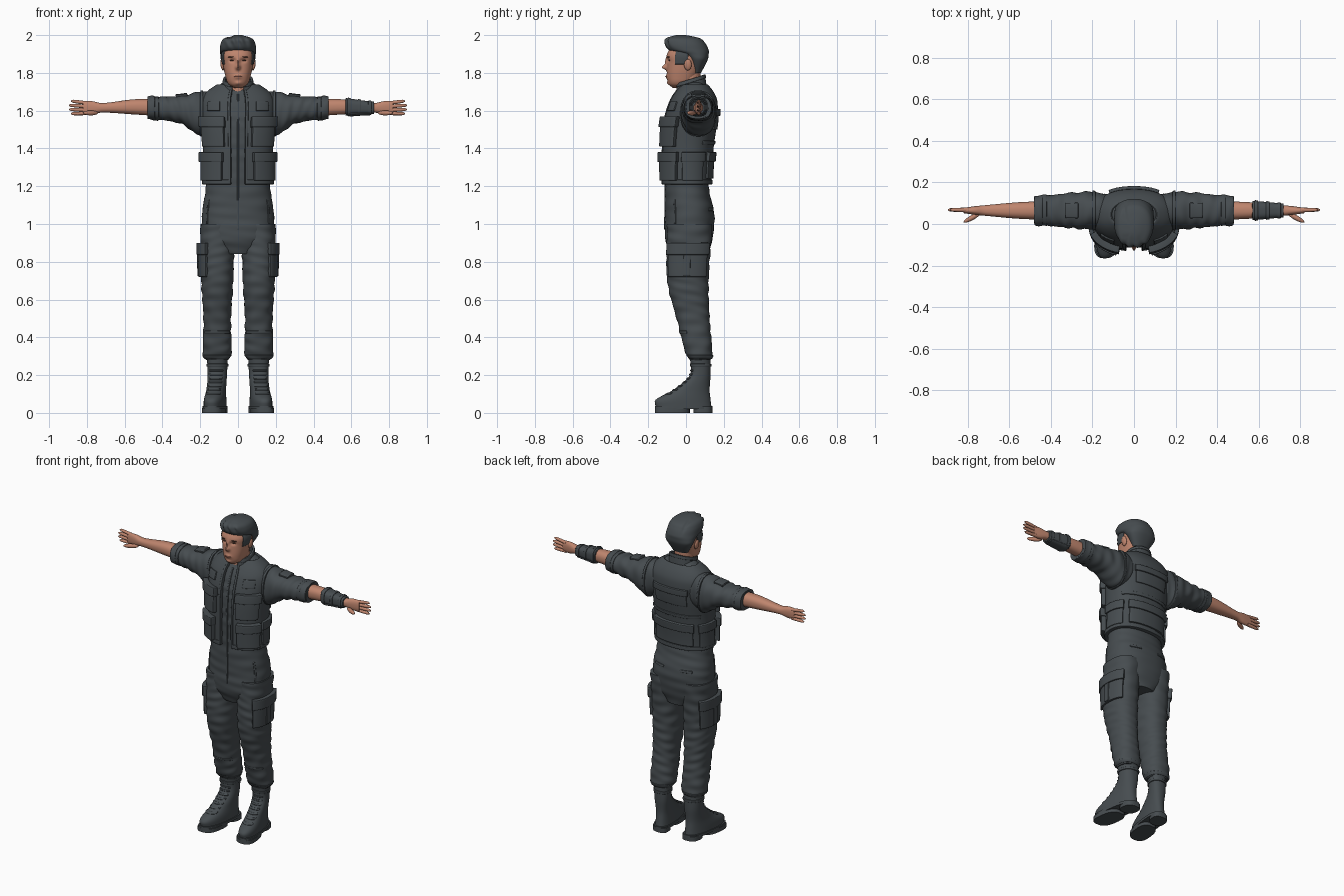
import bpy, bmesh, math
from mathutils import Matrix, Vector

if "Cube" in bpy.data.objects:
    bpy.data.objects.remove(bpy.data.objects["Cube"])


def material(name, rgb):
    mat = bpy.data.materials.new(name)
    mat.use_nodes = True
    mat.diffuse_color = (*rgb, 1)
    shader = mat.node_tree.nodes["Principled BSDF"]
    shader.inputs["Base Color"].default_value = (*rgb, 1)
    shader.inputs["Roughness"].default_value = .8
    return mat


CLOTH = material("charcoal cloth", (.062, .073, .08))
SKIN = material("skin", (.52, .235, .155))
DARK = material("dark brown", (.07, .035, .025))
LIP = material("lip", (.4, .15, .11))


def finish(name, bm, mat):
    mesh = bpy.data.meshes.new(name)
    bm.to_mesh(mesh)
    bm.free()
    mesh.materials.append(mat)
    mesh.shade_smooth()
    mesh.set_sharp_from_angle(angle=math.radians(45))
    obj = bpy.data.objects.new(name, mesh)
    bpy.context.collection.objects.link(obj)
    return obj


def upright(centre, rows):
    """Sections along z from rows of height, front, back, half width."""
    return [(z, centre, (front + back) / 2, half, (back - front) / 2) for z, front, back, half in rows]


def outward(centre, rows):
    """Sections along x from rows of distance, half depth, bottom, top."""
    return [(x, centre, (low + top) / 2, half, (top - low) / 2) for x, half, low, top in rows]


def section_at(sections, s):
    """Smooth interpolation between neighbouring sections."""
    last = len(sections) - 1
    i = max([k for k in range(last) if sections[k][0] <= s], default=0)
    start, end = sections[i], sections[i + 1]
    length = end[0] - start[0]
    t = (s - start[0]) / length
    blend = t * t * (3 - 2 * t)

    def slope(k, column):
        before, after = sections[max(k - 1, 0)], sections[min(k + 1, last)]
        return (after[column] - before[column]) / (after[0] - before[0])

    return [start[c] + (end[c] - start[c]) * blend
            + length * t * (1 - t) * ((1 - t) * slope(i, c) - t * slope(i + 1, c))
            for c in range(1, 5)]


def loft(name, sections, mat=CLOTH, span=None, arc=(0, 360), grow=0, thick=0, side=1,
         axis="Z", power=2.3, folds=0, deform=None, step=.01, segments=64):
    """Closed body, or with thick a panel wrapped around that body."""
    first, last = span or (sections[0][0], sections[-1][0])
    closed = arc[1] - arc[0] >= 360
    rows = max(3, round((last - first) / step))
    columns = max(3, round(segments * (arc[1] - arc[0]) / 360))
    bm = bmesh.new()
    grid = []
    for i in range(rows + 1):
        s = first + (last - first) * i / rows
        cu, cv, ru, rv = section_at(sections, s)
        ring = []
        for j in range(columns if closed else columns + 1):
            angle = math.radians(arc[0] + (arc[1] - arc[0]) * j / columns)
            cos, sin = math.cos(angle), math.sin(angle)
            swell = grow + folds * math.sin(s * 95 + 2 * math.sin(angle + 9 * s)) * math.sin(2 * angle + s * 17)
            u = cu + (ru + swell) * math.copysign(abs(cos) ** (2 / power), cos)
            v = cv + (rv + swell) * math.copysign(abs(sin) ** (2 / power), sin)
            point = Vector((u, v, s)) if axis == "Z" else Vector((s, u, v))
            if deform:
                deform(point)
            point.x *= side
            ring.append(bm.verts.new(point))
        grid.append(ring)

    def add_face(verts):
        bm.faces.new(verts if side > 0 else verts[::-1])

    for low, high in zip(grid, grid[1:]):
        for j in range(columns):
            k = (j + 1) % len(low)
            add_face([low[j], low[k], high[k], high[j]])
    if closed and not thick:
        add_face(grid[0][::-1])
        add_face(grid[-1])
    obj = finish(name, bm, mat)
    if thick:
        solid = obj.modifiers.new("thickness", "SOLIDIFY")
        solid.thickness, solid.offset = thick, -1
        bevel = obj.modifiers.new("soft edge", "BEVEL")
        bevel.width, bevel.segments, bevel.angle_limit = .003, 2, math.radians(50)


def panel(name, base, low, high, start, end, out, **options):
    """Raised patch that follows its base; negative angles face the front."""
    loft(name, base, span=(low, high), arc=(start, end), grow=out, thick=out + .01, **options)


def band(name, base, low, high, out, **options):
    panel(name, base, low, high, 0, 360, out, **options)


def pocket(name, base, low, high, start, end, out, **options):
    """Pocket with a wider, thicker flap over its top third."""
    panel(name, base, low, high - .02, start, end, out, **options)
    flap = high - (high - low) * .35
    panel(name + "_flap", base, flap, high, start - 2, end + 2, out + .008, **options)


def ball(name, location, scale, mat, tilt=0, axis="Y"):
    bm = bmesh.new()
    matrix = (Matrix.Translation(location) @ Matrix.Rotation(tilt, 4, axis)
              @ Matrix.Diagonal((*scale, 1)))
    bmesh.ops.create_uvsphere(bm, u_segments=20, v_segments=12, radius=1, matrix=matrix)
    finish(name, bm, mat)


# Profiles of the body parts
body = upright(0, [(.84, -.08, .12, .1), (.92, -.11, .14, .18), (1.05, -.11, .15, .19),
                   (1.2, -.11, .12, .17), (1.4, -.11, .13, .17), (1.55, -.1, .15, .18),
                   (1.65, -.07, .15, .18), (1.7, -.04, .13, .15), (1.75, 0, .09, .08)])
sleeve = outward(.065, [(.1, .07, 1.52, 1.7), (.2, .09, 1.47, 1.7), (.3, .085, 1.53, 1.68),
                        (.48, .065, 1.56, 1.67)])
forearm = outward(.065, [(.4, .045, 1.57, 1.66), (.55, .04, 1.58, 1.66), (.72, .025, 1.59, 1.64),
                         (.77, .02, 1.58, 1.65), (.82, .013, 1.58, 1.65)])
leg = upright(.11, [(.28, .02, .13, .06), (.31, 0, .14, .075), (.5, -.05, .125, .073),
                    (.7, -.1, .12, .085), (1, -.1, .14, .09)])
boot = upright(.11, [(.03, -.16, .135, .056), (.07, -.16, .13, .055), (.12, -.07, .125, .05),
                     (.2, .02, .13, .05), (.3, .02, .13, .055)])
head = upright(0, [(1.72, -.07, 0, .02), (1.74, -.09, .03, .05), (1.78, -.1, .06, .066),
                   (1.85, -.1, .09, .08), (1.9, -.1, .1, .083), (1.97, -.06, .06, .05)])
hair = upright(0, [(1.8, .03, .08, .05), (1.87, .01, .115, .09), (1.9, -.03, .12, .094),
                   (1.92, -.09, .12, .096), (1.96, -.11, .1, .09), (1.985, -.1, .07, .07),
                   (2, -.05, 0, .02)])
neck = upright(0, [(1.64, -.04, .08, .06), (1.84, -.035, .075, .055)])
collar = upright(0, [(1.69, -.06, .11, .09), (1.77, -.05, .1, .075)])

# Overalls and open vest
loft("overalls_torso", body, folds=.002)
panel("front_zip", body, .97, 1.69, -91, -89, .005)
panel("vest", body, 1.21, 1.74, -80, 260, .016)
panel("vest_hem", body, 1.21, 1.235, -80, 260, .021)
pocket("back_pocket", body, 1.24, 1.38, 50, 130, .026)
pocket("back_yoke", body, 1.5, 1.61, 60, 120, .022)
panel("back_strap", body, 1.42, 1.44, 30, 150, .022)


# Stand-up collar, higher at the back
def tilt_collar(point):
    point.z += (point.y - .03) * .3


panel("collar", collar, 1.69, 1.76, -70, 250, .001, deform=tilt_collar)
panel("collar_edge", collar, 1.75, 1.77, -70, 250, .004, deform=tilt_collar)


# Toes turned outward
def splay(point):
    point.x -= (point.y - .07) * .13


def slab(name, low, high, front, back, half, side):
    sections = upright(.11, [(z, front, back, half) for z in (low, high)])
    loft(name, sections, side=side, power=2.7, deform=splay)


for side, prefix in ((1, "left_"), (-1, "right_")):
    # Vest pockets
    pocket(prefix + "chest_pocket", body, 1.41, 1.57, -72, -26, .04, side=side)
    pocket(prefix + "lower_pocket", body, 1.23, 1.38, -68, -20, .042, side=side)
    pocket(prefix + "side_pouch", body, 1.23, 1.38, -8, 35, .025, side=side)
    panel(prefix + "shoulder_patch", body, 1.6, 1.65, -65, -40, .024, side=side)
    panel(prefix + "vest_edge", body, 1.21, 1.72, -81, -77, .02, side=side)

    # Sleeve, armhole, rolled cuff and shoulder tab
    loft(prefix + "sleeve", sleeve, side=side, axis="X", folds=.004)
    band(prefix + "armhole_trim", sleeve, .185, .2, .006, side=side, axis="X")
    band(prefix + "cuff_roll", sleeve, .42, .445, .004, side=side, axis="X", folds=.003)
    band(prefix + "cuff", sleeve, .44, .48, .006, side=side, axis="X", folds=.003)
    panel(prefix + "sleeve_tab", sleeve, .27, .33, 70, 110, .01, side=side, axis="X")

    # Bare forearm, fingers and thumb
    loft(prefix + "forearm", forearm, SKIN, side=side, axis="X")
    for i in range(4):
        root, tip, end = 1.64 - .018 * i, 1.65 - .022 * i, .9 - .01 * abs(i - 1.5)
        rows = [(.8, .011, root - .01, root + .01), (end - .01, .008, tip - .008, tip + .008),
                (end, .003, tip - .003, tip + .003)]
        loft(prefix + "finger", outward(.068, rows), SKIN, side=side, axis="X", power=2, segments=16)
    ball(prefix + "thumb", (.78 * side, .03, 1.588), (.045, .012, .013), SKIN, -.5 * side, "Z")

    # Trouser leg, gathered hem and pockets
    loft(prefix + "trouser_leg", leg, side=side, folds=.003)
    band(prefix + "trouser_hem", leg, .285, .305, .003, side=side, folds=.004)
    panel(prefix + "knee_seam", leg, .42, .435, -150, -30, .004, side=side)
    pocket(prefix + "cargo_pocket", leg, .72, .9, -55, 50, .014, side=side)
    panel(prefix + "cargo_pleat", leg, .725, .84, -8, 4, .019, side=side)
    panel(prefix + "hip_pocket_seam", body, 1, 1.13, -36, -31, .004, side=side)
    panel(prefix + "seat_pocket_seam", body, 1.07, 1.085, 50, 75, .004, side=side)

    # Laced boot
    loft(prefix + "boot", boot, side=side, deform=splay)
    slab(prefix + "boot_welt", .02, .036, -.165, .14, .06, side)
    slab(prefix + "boot_sole", 0, .025, -.165, .02, .06, side)
    slab(prefix + "boot_heel", 0, .03, .04, .14, .05, side)
    band(prefix + "boot_cuff", boot, .245, .26, .005, side=side, deform=splay)
    for i in range(7):
        height = .1 + .02 * i
        panel(prefix + "boot_lace", boot, height, height + .009, -130, -50, .005, side=side, deform=splay)

    # Ear, eye, brow and sideburn
    ball(prefix + "ear", (.083 * side, .01, 1.843), (.01, .02, .03), SKIN, .15 * side)
    ball(prefix + "eye", (.031 * side, -.08, 1.866), (.013, .012, .005), DARK)
    ball(prefix + "brow", (.033 * side, -.09, 1.885), (.02, .012, .0035), DARK, .1 * side)
    panel(prefix + "sideburn", head, 1.845, 1.92, -30, 5, .005, side=side)

# Bracer on the left forearm
band("bracer", forearm, .57, .72, .008, axis="X", power=2.8)
panel("bracer_plate", forearm, .59, .7, -140, -40, .014, axis="X", power=2.8)
for x in (.58, .635, .69):
    band("bracer_strap", forearm, x, x + .017, .012, axis="X", power=2.8)

# Nose tip, nose bridge, eye sockets, mouth, chin: x, z, push, width, height
FEATURES = ((0, 1.83, .03, .011, .013), (0, 1.86, .012, .01, .02), (.03, 1.866, -.01, .016, .01),
            (0, 1.78, .008, .02, .012), (0, 1.745, .008, .016, .01))


def sculpt(point):
    if point.y < -.02:
        point.y -= sum(push * math.exp(-((abs(point.x) - x) / wide) ** 2 - ((point.z - z) / tall) ** 2)
                       for x, z, push, wide, tall in FEATURES)


# Swept hair with strand grooves and a side parting
def comb(point):
    top = min(1, max(0, (point.z - 1.92) / .04))
    parting = top * math.exp(-((point.x + .045) / .009) ** 2)
    point.z -= .007 * parting
    point.y -= top * max(0, -point.y) * .05 * math.sin(point.x * 150 + point.z * 60)


loft("neck", neck, SKIN, power=2)
loft("head", head, SKIN, deform=sculpt, step=.004, segments=110)
ball("lips", (0, -.102, 1.78), (.022, .009, .0035), LIP)
loft("hair", hair, deform=comb, step=.005, segments=110)
